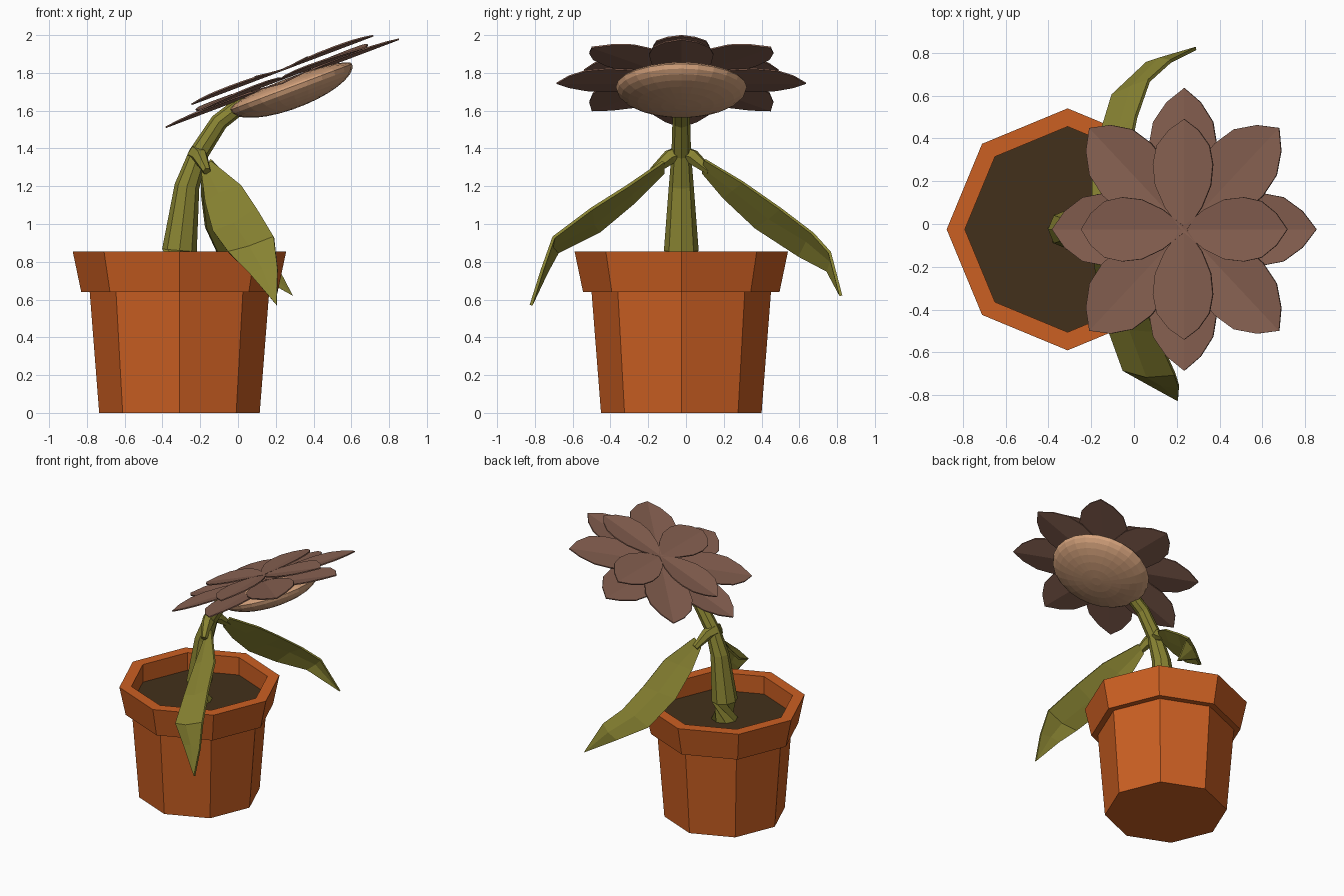
import bpy, math
from mathutils import Vector, Matrix

if "Cube" in bpy.data.objects:
    bpy.data.objects.remove(bpy.data.objects["Cube"])

def material(name, rgb):
    m = bpy.data.materials.new(name)
    m.diffuse_color = (*rgb, 1)
    m.use_nodes = True
    m.node_tree.nodes["Principled BSDF"].inputs["Base Color"].default_value = m.diffuse_color
    return m

CLAY = material("clay", (0.60, 0.115, 0.016))
SOIL = material("soil", (0.055, 0.03, 0.011))
GREEN = material("leaf_green", (0.25, 0.23, 0.032))
PETAL = material("petal_brown", (0.235, 0.115, 0.08))
SEED = material("seed_tan", (0.66, 0.36, 0.20))

def make(name, verts, faces, mat, thickness=0):
    me = bpy.data.meshes.new(name)
    me.from_pydata([tuple(v) for v in verts], [], faces)
    me.validate()
    ob = bpy.data.objects.new(name, me)
    bpy.context.collection.objects.link(ob)
    me.materials.append(mat)
    if thickness:
        s = ob.modifiers.new("thickness", 'SOLIDIFY')
        s.thickness = thickness
        s.offset = 0
    return ob

def skin(name, rings, mat, cap_start=True, cap_end=True):
    """Join closed rings of equal size into a surface."""
    n = len(rings[0])
    faces = []
    for r in range(len(rings) - 1):
        for i in range(n):
            j = (i + 1) % n
            faces.append((r*n + i, r*n + j, (r+1)*n + j, (r+1)*n + i))
    if cap_start:
        faces.append(tuple(reversed(range(n))))
    if cap_end:
        faces.append(tuple(range((len(rings)-1)*n, len(rings)*n)))
    return make(name, [v for r in rings for v in r], faces, mat)

def ring(radius, n, z=0):
    return [Vector((radius*math.cos(2*math.pi*i/n), radius*math.sin(2*math.pi*i/n), z))
            for i in range(n)]

def tube(name, path, n, mat):
    """Tapered tube along (x, y, z, radius) points."""
    pts = [Vector(p[:3]) for p in path]
    rings = []
    for i, p in enumerate(pts):
        d = pts[min(i+1, len(pts)-1)] - pts[max(i-1, 0)]
        q = d.to_track_quat('Z', 'Y')
        rings.append([p + q @ v for v in ring(path[i][3], n)])
    return skin(name, rings, mat)

# Pot and soil
PX, PY = -0.31, -0.025
pot_profile = [(0.425, 0), (0.475, 0.64), (0.52, 0.64), (0.565, 0.855),
               (0.48, 0.855), (0.48, 0.70)]
pot = skin("pot", [ring(r, 8, z) for r, z in pot_profile], CLAY, cap_end=False)
pot.location = (PX, PY, 0)
soil = make("soil", ring(0.48, 8, 0.72), [tuple(range(8))], SOIL)
soil.location = (PX, PY, 0)

# Stem
tube("stem", [(-0.31, PY, 0.71, 0.10), (-0.31, PY, 0.86, 0.092), (-0.27, PY, 1.2, 0.066),
              (-0.21, PY, 1.37, 0.052), (-0.10, PY, 1.54, 0.047),
              (-0.01, PY, 1.61, 0.045), (0.10, PY, 1.69, 0.04)], 8, GREEN)

# Leaves: rows of lower edge, midrib, upper edge, closed by a tip
def leaf(name, rows, tip):
    verts = [p for row in rows for p in row] + [tip]
    faces = []
    for r in range(len(rows) - 1):
        for c in range(2):
            a = r*3 + c
            faces.append((a, a+1, a+4, a+3))
    a, t = (len(rows)-1)*3, len(verts) - 1
    faces += [(a, a+1, t), (a+1, a+2, t)]
    make(name, verts, faces, GREEN, 0.016)

leaf("front_leaf", [
    [(-0.19, -0.12, 1.27), (-0.17, -0.12, 1.30), (-0.14, -0.12, 1.33)],
    [(-0.17, -0.28, 1.11), (-0.10, -0.29, 1.16), (0.02, -0.31, 1.20)],
    [(-0.13, -0.46, 0.96), (-0.02, -0.49, 1.00), (0.10, -0.50, 1.08)],
    [(-0.05, -0.68, 0.85), (0.06, -0.71, 0.88), (0.19, -0.70, 0.93)],
    [(0.06, -0.74, 0.74), (0.13, -0.75, 0.76), (0.21, -0.76, 0.76)]],
    (0.205, -0.82, 0.57))
leaf("back_leaf", [
    [(-0.19, 0.09, 1.27), (-0.17, 0.09, 1.30), (-0.14, 0.10, 1.34)],
    [(-0.19, 0.20, 1.14), (-0.11, 0.25, 1.18), (-0.03, 0.30, 1.22)],
    [(-0.17, 0.37, 0.98), (-0.07, 0.44, 1.03), (0.01, 0.50, 1.08)],
    [(-0.10, 0.60, 0.83), (-0.01, 0.64, 0.91), (0.07, 0.67, 0.95)],
    [(0.06, 0.75, 0.75), (0.12, 0.77, 0.80), (0.17, 0.76, 0.85)]],
    (0.29, 0.82, 0.62))

# Leaf stalks
for name, s in (("front_leaf_stalk", -1), ("back_leaf_stalk", 1)):
    tube(name, [(-0.22, PY, 1.37, 0.05), (-0.20, PY + s*0.06, 1.355, 0.042),
                (-0.165, PY + s*0.15, 1.28, 0.022)], 6, GREEN)

# Flower head frame: rises toward +x
TILT = Matrix.Rotation(math.radians(-20.7), 4, 'Y')

def head_frame(x, z):
    return Matrix.Translation((x, PY, z)) @ TILT

# Seed disc: flattened dome hanging below the petals
disc_rings = []
for k in range(-7, 8):
    a = k * math.pi / 15
    h = 0.115 if k < 0 else 0.05
    disc_rings.append(ring(0.347 * math.cos(a), 24, h * math.sin(a)))
disc = skin("seed_disc", disc_rings, SEED)
disc.matrix_world = head_frame(0.28, 1.725)

# Petals: (distance, half width) profile as fractions of length and width
OUTLINE = [(0.0, 0.10), (0.2, 0.62), (0.4, 0.93), (0.59, 1.0), (0.76, 0.88), (0.9, 0.5)]

def petal(name, length, width, angle, frame):
    verts, faces = [], []
    for u, w in OUTLINE:
        x, y = u*length, w*width
        verts += [(x, -y, 0.018*w), (x, 0, 0), (x, y, 0.018*w)]
    verts.append((length, 0, 0))
    for r in range(len(OUTLINE) - 1):
        for c in range(2):
            a = r*3 + c
            faces.append((a, a+3, a+4, a+1))
    a, t = (len(OUTLINE)-1)*3, len(verts) - 1
    faces += [(a, t, a+1), (a+1, t, a+2)]
    ob = make(name, verts, faces, PETAL, 0.008)
    ob.matrix_world = frame @ Matrix.Rotation(angle, 4, 'Z')

for layer, length, width, start, z in (("lower", 0.66, 0.17, 0, 1.745),
                                       ("middle", 0.67, 0.172, 45, 1.768),
                                       ("upper", 0.515, 0.15, 0, 1.815)):
    for i in range(4):
        petal(f"{layer}_petal_{i+1}", length, width,
              math.radians(start + 90*i), head_frame(0.235, z))
